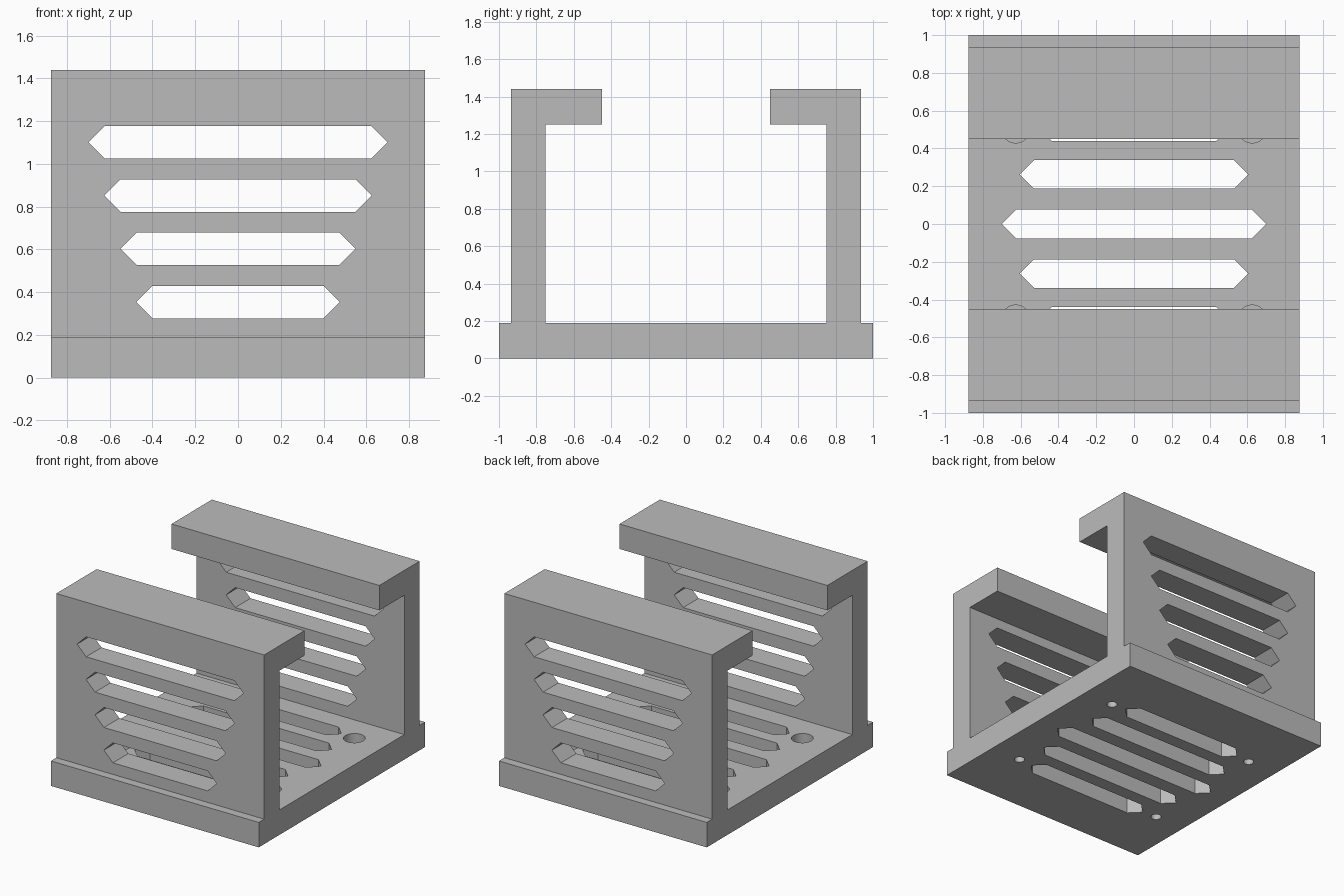
import bpy, bmesh
from math import radians
from mathutils import Matrix, Vector

cube = bpy.data.objects.get("Cube")
if cube:
    bpy.data.objects.remove(cube, do_unlink=True)

HALF_X = 0.875     # half length of the bracket
BASE_TOP = 0.19    # thickness of the base plate
SLOT_H = 0.076     # half width of a slot, also the length of its pointed tips

grey = bpy.data.materials.new("plain grey")
grey.use_nodes = True
colour = (0.5, 0.5, 0.5, 1)
grey.diffuse_color = colour
grey.node_tree.nodes["Principled BSDF"].inputs["Base Color"].default_value = colour


def prism(bm, points, sweep):
    """Closed solid made by sweeping a flat outline along a vector."""
    face = bm.faces.new([bm.verts.new(p) for p in points])
    swept = bmesh.ops.extrude_face_region(bm, geom=[face])["geom"]
    verts = [v for v in swept if isinstance(v, bmesh.types.BMVert)]
    bmesh.ops.translate(bm, verts=verts, vec=Vector(sweep))


def cylinder(bm, radius, x, y, low, high):
    bmesh.ops.create_cone(bm, cap_ends=True, segments=32, radius1=radius,
                          radius2=radius, depth=high - low,
                          matrix=Matrix.Translation((x, y, (low + high) / 2)))


def slot_outline(half):
    """Long hexagon with pointed ends, centred on the origin."""
    flat = half - SLOT_H
    return [(-half, 0), (-flat, -SLOT_H), (flat, -SLOT_H),
            (half, 0), (flat, SLOT_H), (-flat, SLOT_H)]


def make_object(name, bm):
    bmesh.ops.recalc_face_normals(bm, faces=bm.faces[:])
    mesh = bpy.data.meshes.new(name)
    bm.to_mesh(mesh)
    bm.free()
    mesh.materials.append(grey)
    obj = bpy.data.objects.new(name, mesh)
    bpy.context.collection.objects.link(obj)
    return obj


# Body: half of the C-shaped section, mirrored and swept along x
half_section = [(1, 0), (1, BASE_TOP), (0.935, BASE_TOP), (0.935, 1.44),
                (0.45, 1.44), (0.45, 1.25), (0.75, 1.25), (0.75, BASE_TOP)]
section = half_section + [(-y, z) for y, z in reversed(half_section)]
bm = bmesh.new()
prism(bm, [(-HALF_X, y, z) for y, z in section], (2 * HALF_X, 0, 0))
body = make_object("slotted_bracket", bm)

# Wall slots: each cutter passes through both walls
bm = bmesh.new()
for i in range(4):
    height = 0.354 + 0.249 * i
    prism(bm, [(x, -1.2, height + z) for x, z in slot_outline(0.475 + 0.075 * i)],
          (0, 2.4, 0))
wall_cutter = make_object("wall_slot_cutter", bm)

# Base slots, longest in the middle
bm = bmesh.new()
for y0, half in ((-0.515, 0.51), (-0.263, 0.605), (0, 0.7), (0.263, 0.605), (0.515, 0.51)):
    prism(bm, [(x, y0 + y, -0.1) for x, y in slot_outline(half)], (0, 0, 0.35))
base_cutter = make_object("base_slot_cutter", bm)

# Corner screw holes with wider counterbores above
hole, bore = bmesh.new(), bmesh.new()
for sx in (-1, 1):
    for sy in (-1, 1):
        cylinder(hole, 0.036, sx * 0.626, sy * 0.505, -0.1, 0.3)
        cylinder(bore, 0.076, sx * 0.626, sy * 0.505, 0.09, 0.3)
hole_cutter = make_object("screw_hole_cutter", hole)
bore_cutter = make_object("counterbore_cutter", bore)

# Cut everything out of the body, then discard the cutters
bpy.ops.object.select_all(action='DESELECT')
bpy.context.view_layer.objects.active = body
body.select_set(True)
for cutter in (wall_cutter, base_cutter, hole_cutter, bore_cutter):
    cutter.hide_render = True
    cut = body.modifiers.new(cutter.name, 'BOOLEAN')
    cut.operation = 'DIFFERENCE'
    cut.solver = 'EXACT'
    cut.object = cutter
    bpy.ops.object.modifier_apply(modifier=cut.name)
    bpy.data.objects.remove(cutter, do_unlink=True)

bpy.ops.object.shade_smooth_by_angle(angle=radians(30))
